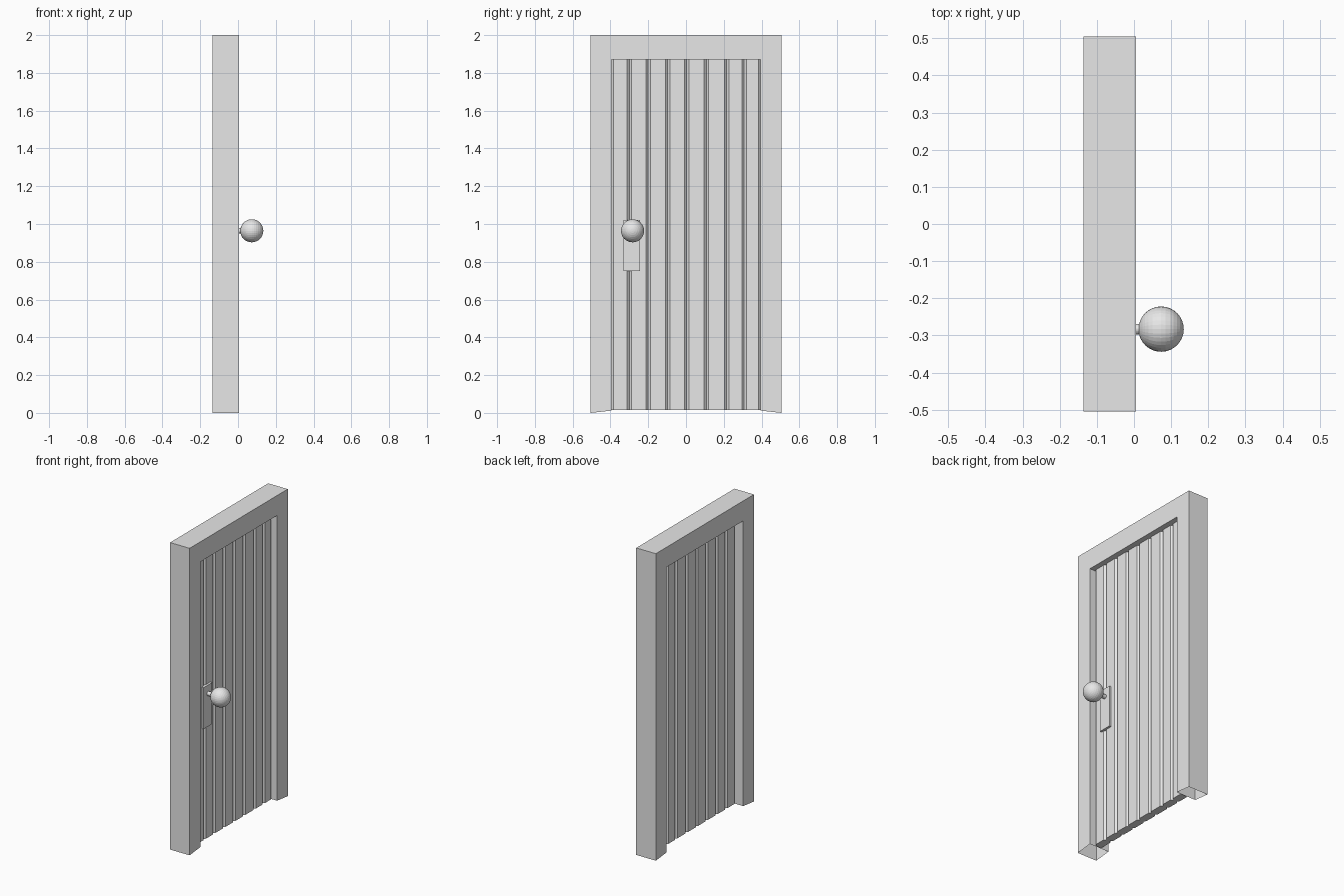
import bpy, bmesh, math
from mathutils import Matrix

cube = bpy.data.objects.get("Cube")
if cube:
    bpy.data.objects.remove(cube, do_unlink=True)

GREY = (0.8, 0.8, 0.8, 1)
grey = bpy.data.materials.new("plain grey")
grey.use_nodes = True
grey.diffuse_color = GREY
next(n for n in grey.node_tree.nodes if n.type == 'BSDF_PRINCIPLED').inputs["Base Color"].default_value = GREY


def finish(name, bm):
    bmesh.ops.recalc_face_normals(bm, faces=bm.faces[:])
    mesh = bpy.data.meshes.new(name)
    bm.to_mesh(mesh)
    bm.free()
    mesh.materials.append(grey)
    obj = bpy.data.objects.new(name, mesh)
    bpy.context.collection.objects.link(obj)
    return obj


def prism(name, start, end, open_sides=()):
    """Join two matching outlines with side walls and caps."""
    bm = bmesh.new()
    a = [bm.verts.new(p) for p in start]
    b = [bm.verts.new(p) for p in end]
    bm.faces.new(a)
    bm.faces.new(b)
    n = len(a)
    for i in range(n):
        if i not in open_sides:
            j = (i + 1) % n
            bm.faces.new((a[i], a[j], b[j], b[i]))
    return finish(name, bm)


# Door frame: an upside-down U with hollow, open feet
FRONT, BACK = 0.005, -0.136
half = [(-0.505, 0), (-0.505, 2), (-0.395, 0.012), (-0.395, 1.87)]
(o0, o1, i0, i1) = half
outline = [o0, o1, (-o1[0], o1[1]), (-o0[0], o0[1]),
           (-i0[0], i0[1]), (-i1[0], i1[1]), i1, i0]
prism("door_frame", [(FRONT, y, z) for y, z in outline],
      [(BACK, y, z) for y, z in outline], open_sides=(3, 7))

# Door boards with chamfered long edges
joints = [-0.395, -0.3, -0.2, -0.097, 0.003, 0.108, 0.215, 0.308, 0.395]
X0, X1, C = -0.081, -0.03, 0.012
for k, (l, r) in enumerate(zip(joints, joints[1:])):
    section = [(X1 - C, l), (X1, l + C), (X1, r - C), (X1 - C, r),
               (X0 + C, r), (X0, r - C), (X0, l + C), (X0 + C, l)]
    prism(f"board_{k + 1}", [(x, y, 0.016) for x, y in section],
          [(x, y, 1.87) for x, y in section])

# Lock plate
plate = [(-0.33, 0.75), (-0.243, 0.75), (-0.243, 1.02), (-0.33, 1.02)]
prism("lock_plate", [(X1 - 0.005, y, z) for y, z in plate],
      [(X1 + 0.014, y, z) for y, z in plate])

# Knob stem and ball
turn = Matrix.Rotation(math.pi / 2, 4, 'Y')
KY, KZ = -0.283, 0.964
bm = bmesh.new()
bmesh.ops.create_cone(bm, cap_ends=True, segments=24, radius1=0.014, radius2=0.014,
                      depth=0.07, matrix=Matrix.Translation((-0.005, KY, KZ)) @ turn)
finish("knob_stem", bm)
bm = bmesh.new()
bmesh.ops.create_uvsphere(bm, u_segments=32, v_segments=16, radius=0.061,
                          matrix=Matrix.Translation((0.073, KY, KZ)) @ turn)
finish("knob", bm)
